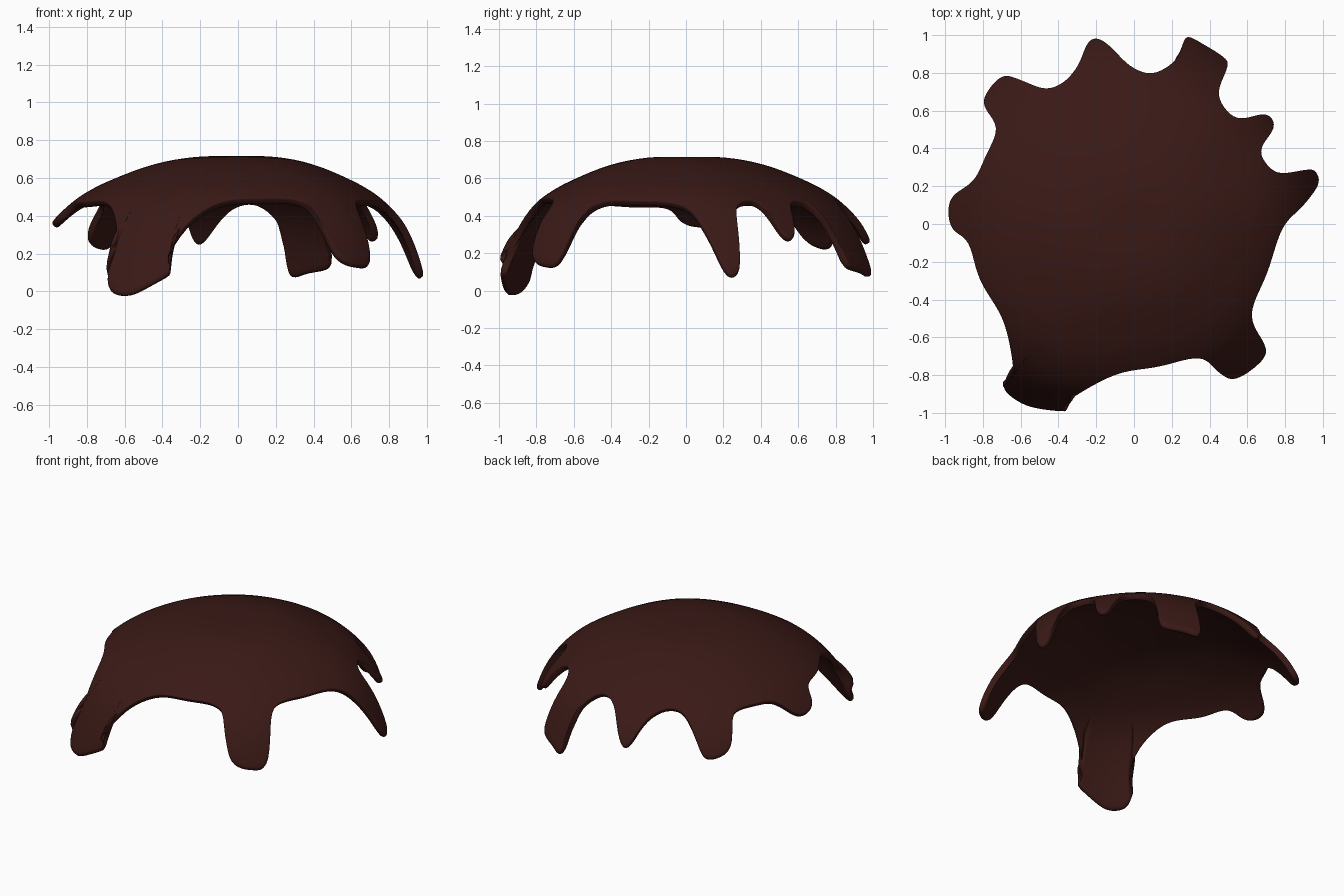
import bpy, bmesh, math
from mathutils import Vector

if "Cube" in bpy.data.objects:
    bpy.data.objects.remove(bpy.data.objects["Cube"])

# Outline of the icing seen from above, counter-clockwise
OUTLINE = [
    (.985, .21), (.97, .28), (.92, .29), (.77, .27), (.69, .34), (.68, .41), (.74, .50),
    (.74, .555), (.69, .587), (.56, .56), (.48, .62), (.45, .71), (.50, .84), (.48, .89),
    (.37, .96), (.29, 1.0), (.26, .96), (.22, .87), (.10, .80), (-.02, .84), (-.13, .95),
    (-.20, .99), (-.25, .96), (-.30, .84), (-.38, .75), (-.48, .72), (-.61, .77), (-.70, .79),
    (-.78, .71), (-.80, .63), (-.73, .51), (-.79, .36), (-.855, .23), (-.965, .15), (-.99, .06),
    (-.965, -.03), (-.88, -.10), (-.82, -.30), (-.70, -.50), (-.65, -.71), (-.65, -.82),
    (-.695, -.855), (-.67, -.91), (-.56, -.975), (-.39, -1.0), (-.36, -.985), (-.35, -.94),
    (-.10, -.80), (.13, -.76), (.35, -.71), (.45, -.79), (.53, -.83), (.64, -.77), (.71, -.67),
    (.62, -.49), (.71, -.26), (.79, -.02), (.90, .095)]
# Rim radius by angle in degrees, and height by radius / rim radius
RIM = [(-20, .765), (12, .79), (36, .78), (69, .807), (101, .845), (135, .876), (180, .88),
       (200, .875), (240, .848), (270, .80), (310, .795), (340, .765), (372, .79)]
HEIGHT = [(0, .715), (.25, .713), (.5, .675), (.75, .595), (.9, .53), (1, .47),
          (1.12, .365), (1.2, .25), (1.26, .13), (1.32, 0), (1.4, -.17)]


def catmull(a, b, c, d, t):
    return b + (c - a) * (t / 2) + (a * 2 - b * 5 + c * 4 - d) * (t * t / 2) \
        + (b * 3 - a - c * 3 + d) * (t ** 3 / 2)


def curve(table, x):
    """Smooth cubic through a table of (x, value)."""
    n = len(table)
    i = max(k for k in range(n - 1) if table[k][0] <= x or k == 0)

    def slope(k):
        lo, hi = table[max(k - 1, 0)], table[min(k + 1, n - 1)]
        return (hi[1] - lo[1]) / (hi[0] - lo[0])
    (x0, y0), (x1, y1) = table[i], table[i + 1]
    h = x1 - x0
    t = (x - x0) / h
    m0 = 0 if i == 0 else slope(i)
    m1 = slope(i + 1)
    return ((2 * t**3 - 3 * t**2 + 1) * y0 + (t**3 - 2 * t**2 + t) * h * m0
            + (3 * t**2 - 2 * t**3) * y1 + (t**3 - t**2) * h * m1)


def rim(p):
    return curve(RIM, math.degrees(math.atan2(p.y, p.x)) % 360)


def on_dome(p):
    return Vector((p.x, p.y, curve(HEIGHT, p.length / rim(p))))


# Smooth outline, plus an inner ring that follows its averaged direction
pts = [Vector(p) for p in OUTLINE]
n = len(pts)
edge = [catmull(pts[i - 1], pts[i], pts[(i + 1) % n], pts[(i + 2) % n], k / 3)
        for i in range(n) for k in range(3)]
m = len(edge)
inner = []
for i in range(m):
    d = sum((edge[(i + k) % m].normalized() for k in range(-5, 6)), Vector((0, 0))).normalized()
    inner.append(d * rim(d) * .8)

# Dome rings, then rings running out into the drips
rings = [[on_dome(p * t) for p in inner] for t in (.12, .25, .4, .55, .7, .85, 1)]
for t in (.15, .3, .45, .6, .75, .88, .96, 1):
    rings.append([on_dome(a.lerp(b, t)) for a, b in zip(inner, edge)])

bm = bmesh.new()
top = bm.verts.new((0, 0, .715))
grid = [[bm.verts.new(p) for p in ring] for ring in rings]
for i in range(m):
    j = (i + 1) % m
    bm.faces.new((top, grid[0][i], grid[0][j]))
    for a, b in zip(grid, grid[1:]):
        bm.faces.new((a[i], b[i], b[j], a[j]))
for f in bm.faces:
    f.smooth = True
mesh = bpy.data.meshes.new("dripping_icing")
bm.to_mesh(mesh)
bm.free()
icing = bpy.data.objects.new("dripping_icing", mesh)
bpy.context.collection.objects.link(icing)

# Thickness with a rounded edge
solid = icing.modifiers.new("thickness", 'SOLIDIFY')
solid.thickness = .04
solid.offset = -1
sub = icing.modifiers.new("rounding", 'SUBSURF')
sub.levels = sub.render_levels = 1

# Dark chocolate colour
mat = bpy.data.materials.new("chocolate")
mat.diffuse_color = (.042, .01, .008, 1)
mat.use_nodes = True
mat.node_tree.nodes["Principled BSDF"].inputs["Base Color"].default_value = mat.diffuse_color
mesh.materials.append(mat)
